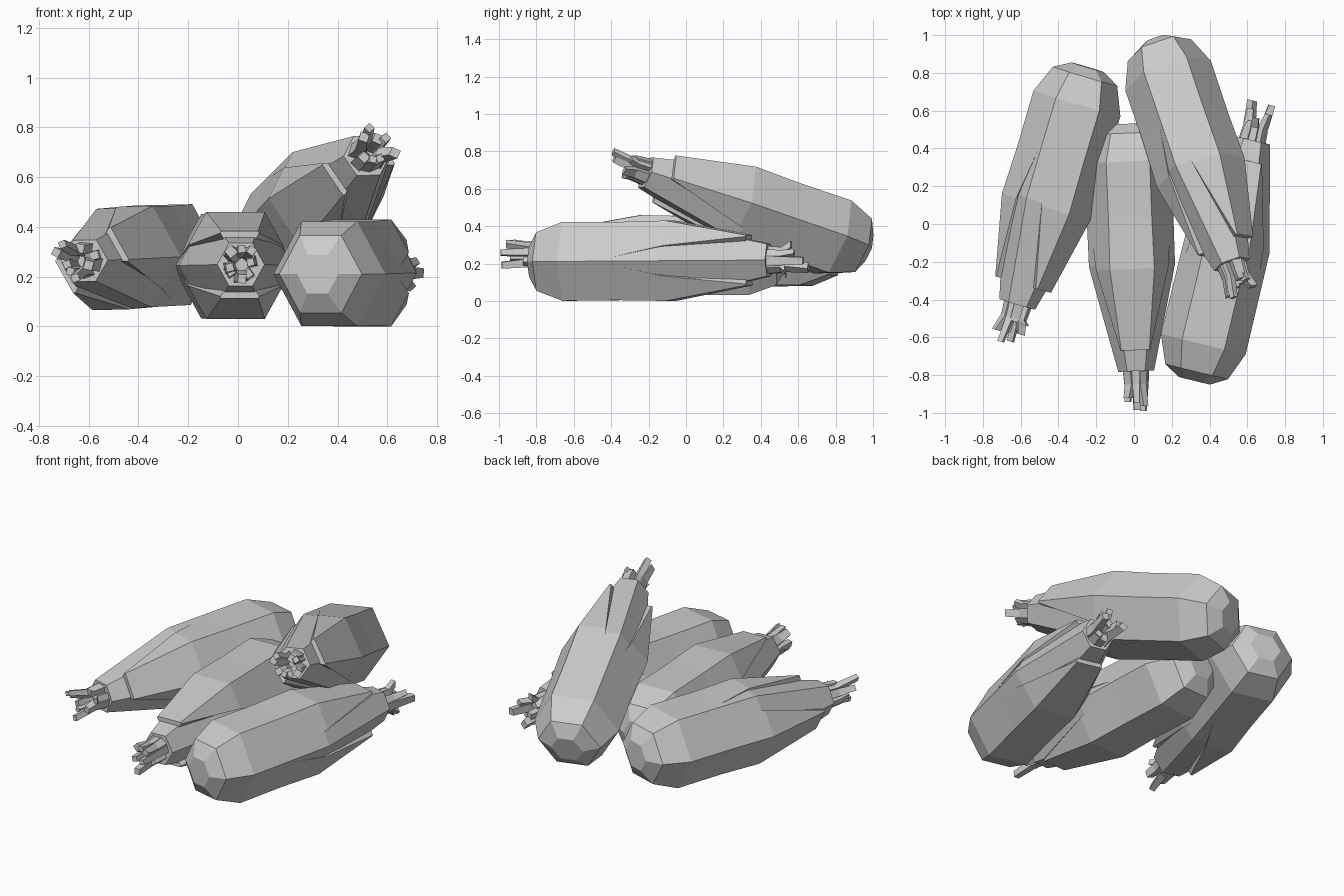
import bpy, bmesh, math, random
from mathutils import Vector, Matrix

if "Cube" in bpy.data.objects:
    bpy.data.objects.remove(bpy.data.objects["Cube"])

# profile along the cob: (distance from rounded base, corner radius)
CORE = [(0, .09), (.05, .18), (.2, .243), (.75, .24), (1.15, .14), (1.31, .10)]
# outer leaf: (distance, radius, angle of edge from leaf middle)
LEAF = [(.40, .239, 90), (.77, .248, 68), (1.2, .156, 33)]


def polar(r, deg, t):
    a = math.radians(deg)
    return Vector((.95 * r * math.cos(a), r * math.sin(a), t))


def hexpoint(r, deg, t):
    # point on a hexagon outline with corners at 0, 60, 120...
    d = (deg % 60) - 30
    return polar(r * math.cos(math.pi / 6) / math.cos(math.radians(d)), deg, t)


def loft(bm, rings):
    vs = [[bm.verts.new(p) for p in ring] for ring in rings]
    n = len(vs[0])
    for a, b in zip(vs, vs[1:]):
        for i in range(n):
            bm.faces.new((a[i], a[(i + 1) % n], b[(i + 1) % n], b[i]))
    bm.faces.new(vs[0][::-1])
    bm.faces.new(vs[-1])


def make_object(name, bm, matrix):
    bmesh.ops.recalc_face_normals(bm, faces=bm.faces)
    me = bpy.data.meshes.new(name)
    bm.to_mesh(me)
    bm.free()
    ob = bpy.data.objects.new(name, me)
    ob.matrix_world = matrix
    bpy.context.collection.objects.link(ob)


def cob(name, base, tip, roll, seed):
    base, tip = Vector(base), Vector(tip)
    z = (tip - base).normalized()
    x = Vector((0, 0, 1)).cross(z).normalized()
    y = z.cross(x)
    m = Matrix((x, y, z)).transposed().to_4x4()
    m = Matrix.Translation(base) @ m @ Matrix.Rotation(math.radians(roll), 4, 'Z')

    # hexagonal husk body
    bm = bmesh.new()
    loft(bm, [[polar(r, 60 * i, t) for i in range(6)] for t, r in CORE])
    make_object(name + "_body", bm, m)

    # two outer leaves, split by a V along each side
    bm = bmesh.new()
    for mid in (90, 270):
        rings = []
        for t, r, e in LEAF:
            angs = [mid - e, mid - 30, mid + 30, mid + e]
            outer = [hexpoint(r, a, t) for a in angs]
            inner = [hexpoint(r - .03, a, t) for a in reversed(angs)]
            rings.append(outer + inner)
        loft(bm, rings)
    make_object(name + "_leaves", bm, m)

    # silk tuft of splayed strands
    random.seed(seed)
    bm = bmesh.new()
    for i in range(8):
        a = i * 45 + random.uniform(-15, 15)
        end = random.uniform(1.40, 1.53)
        r1 = random.uniform(.03, .085)
        w = random.uniform(.017, .024)
        rings = []
        for t, r, s in ((1.26, .05, 1.3), (1.38, .045, 1.1), (end, r1, .85)):
            c = polar(r, a, t)
            rings.append([c + polar(w * s * 1.4, a + 45 + 90 * k, 0) for k in range(4)])
        loft(bm, rings)
    make_object(name + "_silk", bm, m)


cob("left_cob", (-.245, .83, .29), (-.67, -.60, .26), -60, 1)
cob("middle_cob", (-.04, .53, .24), (.02, -1, .25), 0, 2)
cob("right_cob", (.32, -.83, .21), (.675, .64, .22), 0, 3)
cob("top_cob", (.12, .965, .28), (.575, -.385, .745), -60, 4)
